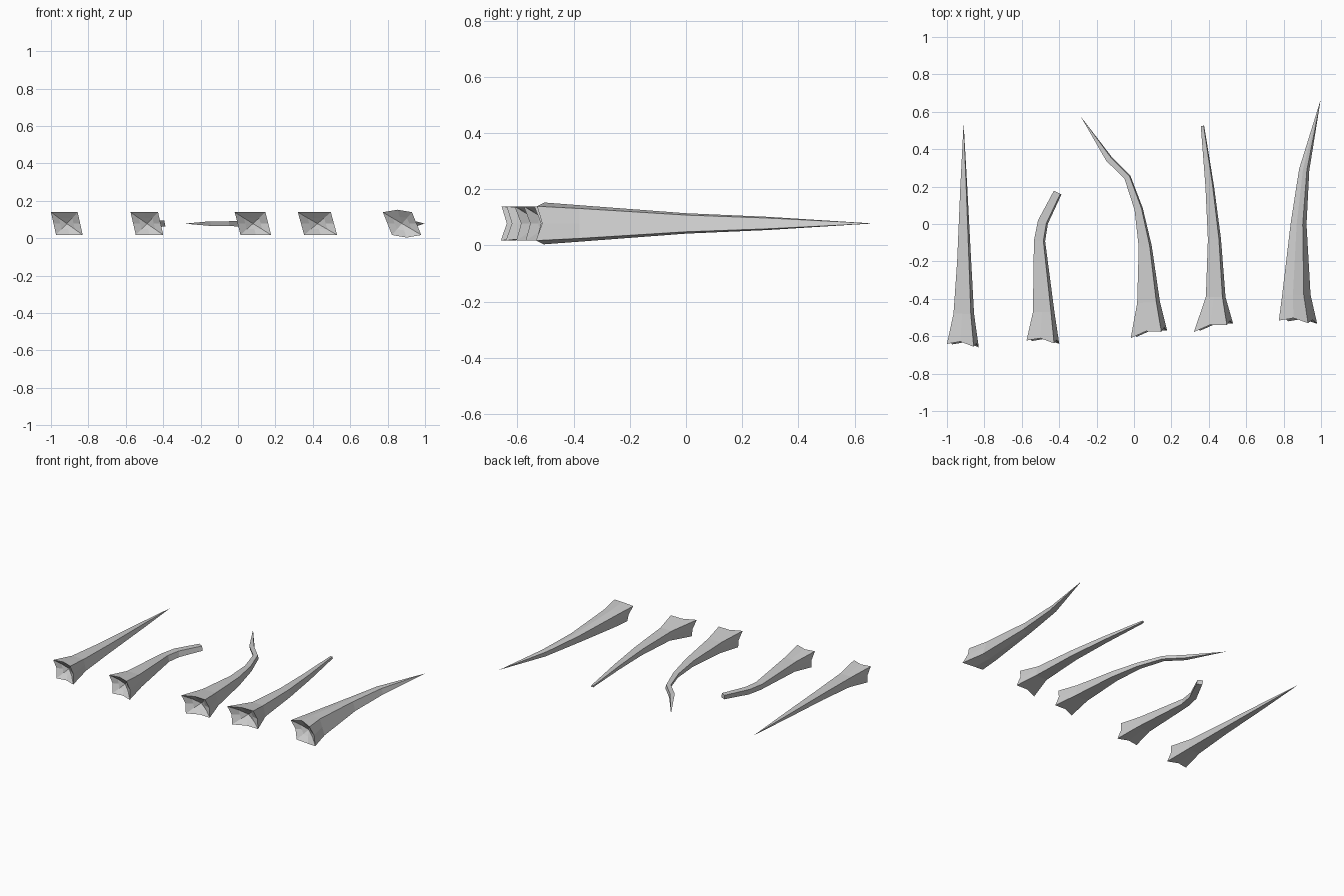
import bpy, bmesh
from mathutils import Vector

if "Cube" in bpy.data.objects:
    bpy.data.objects.remove(bpy.data.objects["Cube"])

Z = 0.078  # height of every spike's axis


def section(bm, centre, side, w, h, shear, bulge, notch=0.0):
    """Eight-point sheared box section: four corners and four edge midpoints."""
    pts = [(-1, 1), (0, 1), (1, 1), (1, 0), (1, -1), (0, -1), (-1, -1), (-1, 0)]
    ring = []
    for u, v in pts:
        mid = u == 0 or v == 0
        a = u * w * (0.5 - shear) - v * w * shear
        z = v * h * (bulge if u == 0 else 1)
        p = centre + side * a + Vector((0, notch if mid else 0, z))
        ring.append(bm.verts.new(p))
    return ring


def bridge(bm, a, b):
    for i in range(8):
        j = (i + 1) % 8
        bm.faces.new((a[i], a[j], b[j], b[i]))


def fan(bm, ring, point):
    tip = bm.verts.new(point)
    for i in range(8):
        bm.faces.new((ring[i], ring[(i + 1) % 8], tip))


def spike(name, path, slant, shear=0.08, bulge=1.0):
    """path: (x, y, width) from the flared base to the tip; width 0 is a point."""
    bm = bmesh.new()
    c = [Vector((x, y, Z)) for x, y, w in path]
    rings = []
    for i, (x, y, w) in enumerate(path):
        if w == 0:
            break
        if i == 0:
            side, h, notch = Vector((1, slant / w, 0)), 0.061, 0.02
        else:
            n = min(i + 1, len(c) - 1)
            t = (c[i] - c[i - 1]).normalized()
            if n > i:
                t += (c[n] - c[i]).normalized()
            t.normalize()
            side, h, notch = Vector((t.y, -t.x, 0)), w * 0.35, 0
        rings.append(section(bm, c[i], side, w, h, shear, bulge, notch))
    for a, b in zip(rings, rings[1:]):
        bridge(bm, a, b)
    # pointed or blunt tip
    if path[-1][2] == 0:
        fan(bm, rings[-1], c[-1])
    else:
        bm.faces.new(rings[-1])
    # hollowed base
    w = path[0][2]
    inner = section(bm, c[0] + Vector((0, 0.04, 0)), Vector((1, slant / w, 0)),
                    w * 0.5, 0.03, shear, bulge)
    bridge(bm, rings[0], inner)
    fan(bm, inner, c[0] + Vector((0, 0.065, 0)))
    bmesh.ops.recalc_face_normals(bm, faces=bm.faces)
    me = bpy.data.meshes.new(name)
    bm.to_mesh(me)
    bm.free()
    ob = bpy.data.objects.new(name, me)
    bpy.context.collection.objects.link(ob)


spike("straight_spike", [(-.915, -.65, .17), (-.91, -.48, .11), (-.908, -.2, .075),
                         (-.91, .2, .037), (-.911, .54, 0)], -.018)
spike("short_hooked_spike", [(-.487, -.632, .175), (-.483, -.47, .115), (-.505, -.09, .06),
                             (-.487, .01, .056), (-.408, .168, .045)], -.018)
spike("wavy_spike", [(.08, -.59, .195), (.078, -.42, .122), (.06, -.12, .07),
                     (.025, .08, .045), (-.035, .25, .036), (-.135, .35, .036),
                     (-.285, .575, 0)], .04)
spike("blunt_spike", [(.425, -.555, .21), (.437, -.39, .105), (.43, -.08, .07),
                      (.405, .2, .046), (.366, .525, .018)], .045)
spike("large_spike", [(.877, -.525, .205), (.868, -.38, .152), (.88, 0, .085),
                      (.91, .29, .055), (.998, .665, 0)], -.018, .12, 1.22)
